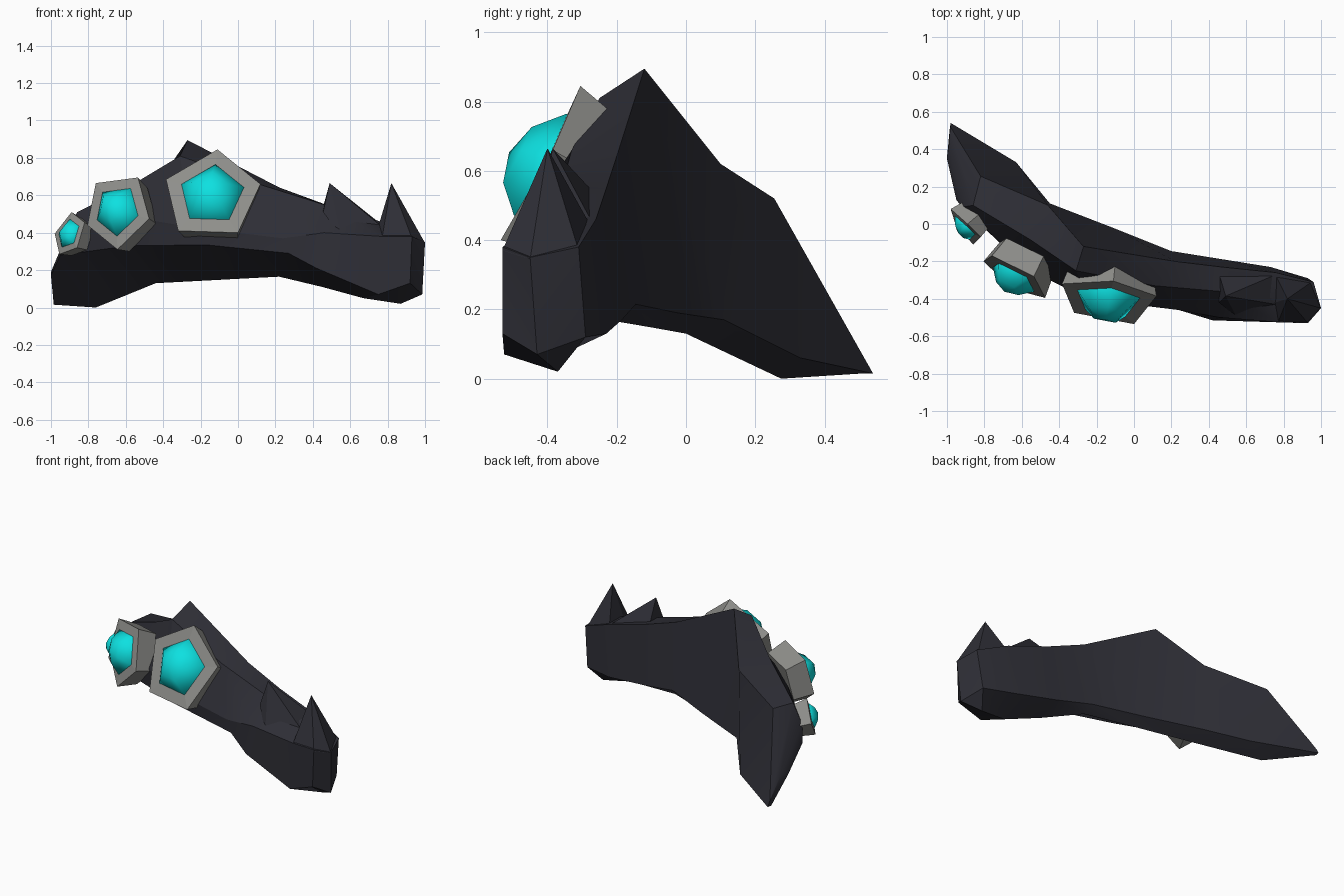
import bpy, bmesh
from mathutils import Vector

if "Cube" in bpy.data.objects:
    bpy.data.objects.remove(bpy.data.objects["Cube"])


def material(name, colour):
    m = bpy.data.materials.new(name)
    m.diffuse_color = (*colour, 1)
    m.use_nodes = True
    m.node_tree.nodes["Principled BSDF"].inputs["Base Color"].default_value = m.diffuse_color
    return m


STONE = material("dark_stone", (0.027, 0.027, 0.036))
METAL = material("grey_setting", (0.27, 0.27, 0.255))
GEM = material("turquoise_gem", (0.004, 0.75, 0.75))


def make(name, bm, mat):
    bmesh.ops.recalc_face_normals(bm, faces=bm.faces)
    mesh = bpy.data.meshes.new(name)
    bm.to_mesh(mesh)
    bm.free()
    mesh.materials.append(mat)
    ob = bpy.data.objects.new(name, mesh)
    bpy.context.collection.objects.link(ob)
    return ob


def loft(name, rings, mat, start=None, end=None):
    """Skin matching rings; each end is closed by a point or a flat cap."""
    bm = bmesh.new()
    loops = [[bm.verts.new(p) for p in ring] for ring in rings]
    n = len(loops[0])
    for a, b in zip(loops, loops[1:]):
        for i in range(n):
            j = (i + 1) % n
            bm.faces.new((a[i], a[j], b[j], b[i]))
    for loop, tip in ((loops[0], start), (loops[-1], end)):
        if tip is None:
            bm.faces.new(loop)
        else:
            v = bm.verts.new(tip)
            for i in range(n):
                bm.faces.new((loop[i], loop[(i + 1) % n], v))
    return make(name, bm, mat)


# Curved rock body: each section is front low, underside, back low, ridge, upper front, front
sections = [
    [(-1, .35, .17), (-.985, .51, .015), (-.98, .54, .015),
     (-.982, .52, .05), (-.99, .42, .18), (-1, .355, .19)],
    [(-.95, .13, .28), (-.76, .275, 0), (-.63, .33, .06),
     (-.82, .255, .52), (-.86, .10, .51), (-.92, .09, .38)],
    [(-.58, -.23, .33), (-.44, 0, .13), (-.45, .11, .17),
     (-.46, .10, .62), (-.56, -.08, .66), (-.55, -.25, .48)],
    [(-.17, -.40, .335), (-.10, -.10, .148), (-.10, -.025, .19),
     (-.27, -.12, .895), (-.31, -.25, .81), (-.25, -.40, .43)],
    [(.27, -.46, .29), (.22, -.20, .165), (.20, -.145, .215),
     (.22, -.20, .642), (.11, -.33, .66), (.24, -.46, .37)],
    [(.42, -.515, .21), (.45, -.33, .11), (.45, -.185, .17),
     (.47, -.23, .55), (.46, -.36, .55), (.46, -.50, .40)],
    [(.75, -.525, .07), (.67, -.40, .05), (.73, -.23, .13),
     (.76, -.26, .46), (.76, -.40, .46), (.77, -.525, .38)],
    [(.92, -.53, .13), (.87, -.37, .02), (.93, -.29, .12),
     (.96, -.31, .38), (1, -.45, .35), (.93, -.53, .38)],
]
body = loft("rock_body", sections, STONE, end=(.985, -.43, .07))

# Two pointed teeth on the narrow end
inner_base = [(.45, -.25, .52), (.455, -.42, .51), (.55, -.50, .38),
              (.76, -.43, .44), (.76, -.27, .45)]
outer_base = [(.76, -.28, .45), (.755, -.42, .45), (.77, -.525, .37),
              (.93, -.53, .37), (1, -.45, .345), (.95, -.31, .37)]
loft("inner_tooth", [inner_base], STONE, end=(.49, -.385, .665))
loft("outer_tooth", [outer_base], STONE, end=(.82, -.40, .665))


def jewel(size, rim, depth, height):
    """Pentagonal grey setting with a domed gem in its opening."""
    rim = [Vector(p) for p in rim]
    c = sum(rim, Vector()) / len(rim)
    normal = sum((( rim[i] - c).cross(rim[(i + 1) % 5] - c) for i in range(5)), Vector())
    normal.normalize()
    if normal.y > 0:
        normal.negate()

    def ring(scale, lift):
        return [c + (p - c) * scale + normal * lift for p in rim]

    loft(size + "_setting", [ring(.88, -depth), ring(1, 0), ring(.66, .004)], METAL)
    dome = loft(size + "_gem", [ring(.66, -.01), ring(.66, .007), ring(.36, height * .72)],
                GEM, end=c + normal * height)
    for p in dome.data.polygons:
        p.use_smooth = True


jewel("large", [(-.11, -.305, .845), (.12, -.385, .66), (0, -.535, .40),
                (-.32, -.475, .41), (-.385, -.32, .685)], .13, .12)
jewel("medium", [(-.76, -.17, .665), (-.535, -.28, .695), (-.475, -.395, .475),
                 (-.645, -.35, .31), (-.805, -.20, .44)], .13, .10)
jewel("small", [(-.89, 0, .51), (-.82, -.07, .455), (-.86, -.11, .32),
                (-.955, 0, .285), (-.98, .08, .395)], .08, .05)

# Soften shallow folds in the rock while keeping its ridges crisp
bpy.ops.object.select_all(action='DESELECT')
body.select_set(True)
bpy.context.view_layer.objects.active = body
bpy.ops.object.shade_smooth_by_angle(angle=0.45)
